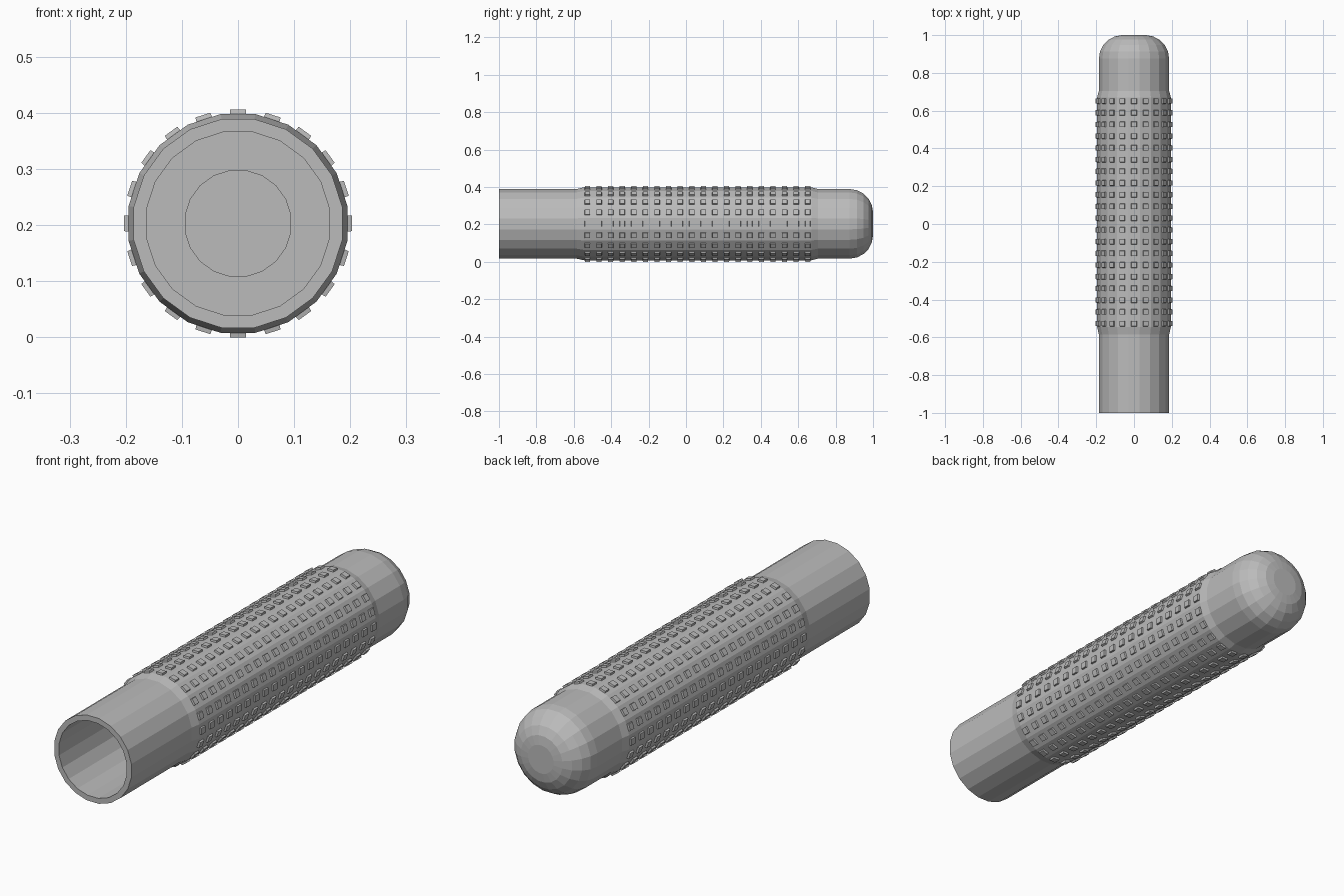
import bpy, bmesh, math
from mathutils import Matrix, Vector

if "Cube" in bpy.data.objects:
    bpy.data.objects.remove(bpy.data.objects["Cube"])

SIDES = 20
ROWS = 20
AXIS_Z = 0.203
STEP = 2 * math.pi / SIDES

grey = bpy.data.materials.new("grey_rubber")
grey.use_nodes = True
colour = (0.5, 0.5, 0.5, 1)
grey.diffuse_color = colour
grey.node_tree.nodes["Principled BSDF"].inputs["Base Color"].default_value = colour


def finish(bm, name):
    bmesh.ops.recalc_face_normals(bm, faces=bm.faces)
    mesh = bpy.data.meshes.new(name)
    bm.to_mesh(mesh)
    bm.free()
    mesh.materials.append(grey)
    obj = bpy.data.objects.new(name, mesh)
    obj.location.z = AXIS_Z
    bpy.context.collection.objects.link(obj)
    return obj


def lathe(profile, name):
    """Turn (y, flat-to-flat radius) points around the y axis, capping both ends."""
    bm = bmesh.new()
    rings = []
    for y, radius in profile:
        r = radius / math.cos(STEP / 2)
        rings.append([bm.verts.new((r * math.sin((i + 0.5) * STEP), y,
                                    r * math.cos((i + 0.5) * STEP)))
                      for i in range(SIDES)])
    for a, b in zip(rings, rings[1:]):
        for i in range(SIDES):
            j = (i + 1) % SIDES
            bm.faces.new((a[i], a[j], b[j], b[i]))
    bm.faces.new(rings[0])
    bm.faces.new(rings[-1])
    return finish(bm, name)


# Hollow sleeve: stepped bore, open rim, thicker middle and rounded closed end
profile = [(0.95, 0.094), (0.86, 0.094), (0.86, 0.163), (-1, 0.163), (-1, 0.186),
           (-0.585, 0.186), (-0.545, 0.195), (0.67, 0.195), (0.705, 0.186)]
for k in range(6):
    a = k / 5 * math.pi / 2
    profile.append((0.875 + 0.125 * math.sin(a), 0.061 + 0.125 * math.cos(a)))
lathe(profile, "grip_sleeve")

# Raised grip studs, one row on every flat of the thicker middle
bm = bmesh.new()
for row in range(ROWS):
    y = -0.527 + row * 0.062
    for i in range(SIDES):
        place = (Matrix.Rotation(i * STEP, 4, 'Y')
                 @ Matrix.Translation((0, y, 0.197))
                 @ Matrix.Diagonal((0.03, 0.031, 0.012, 1)))
        stud = bmesh.ops.create_cube(bm, size=1)["verts"]
        for v in stud:
            if v.co.z > 0:
                v.co.x *= 0.92
                v.co.y *= 0.85
        bmesh.ops.transform(bm, matrix=place, verts=stud)
finish(bm, "grip_studs")
